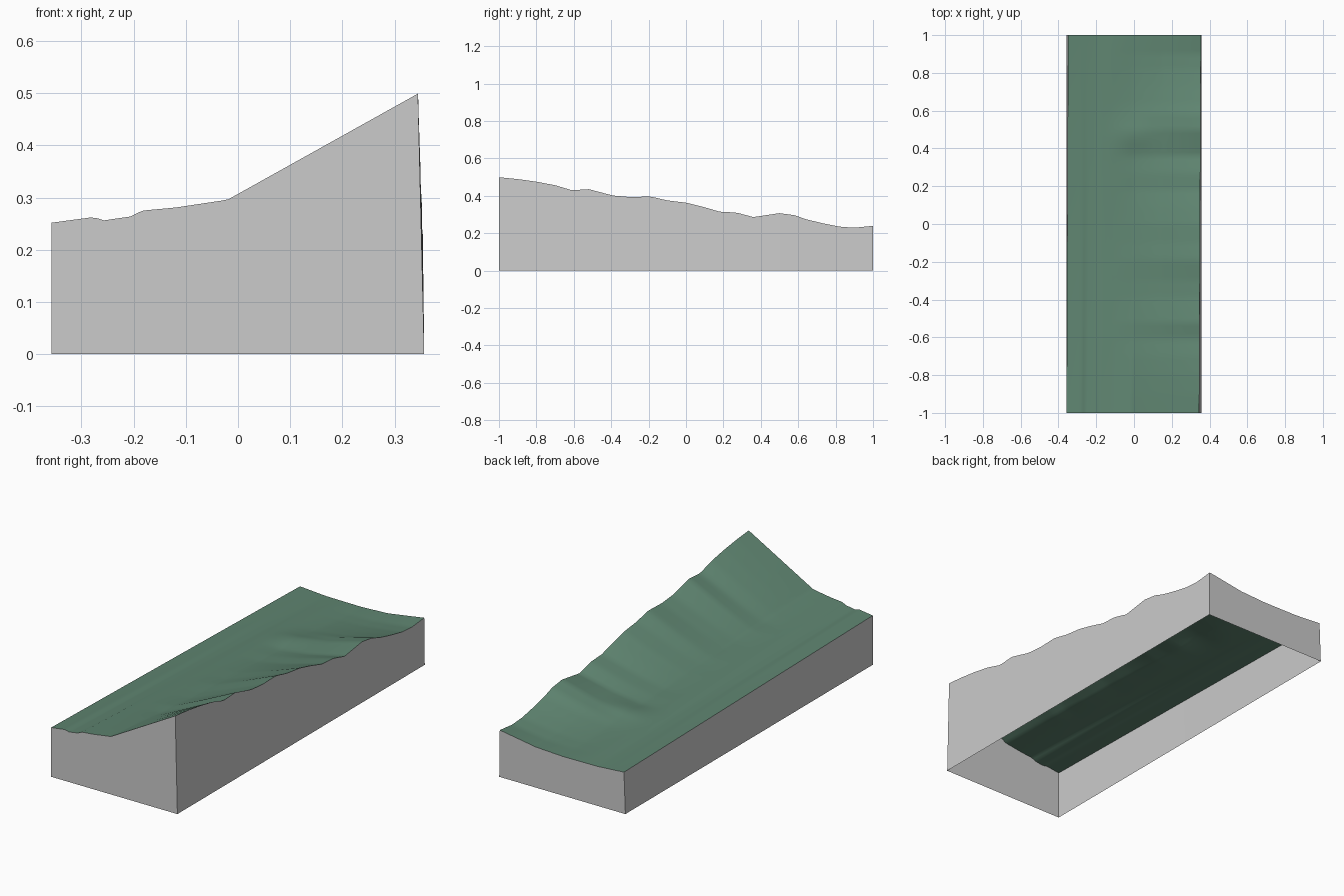
import bpy, bmesh, math

if "Cube" in bpy.data.objects:
    bpy.data.objects.remove(bpy.data.objects["Cube"])

NX, NY = 56, 100

# height profiles: (position, height)
FRONT = [(-.357, .252), (-.275, .263), (-.26, .256), (-.205, .264), (-.185, .275),
         (-.12, .281), (-.02, .296), (.346, .5)]
BACK = [(-.357, .213), (-.2, .202), (0, .2), (.15, .207), (.357, .239)]
RIGHT = [(-1, .5), (-.9, .49), (-.8, .476), (-.7, .457), (-.61, .43), (-.52, .436),
         (-.39, .402), (-.3, .394), (-.19, .397), (-.1, .376), (0, .364), (.09, .342),
         (.18, .316), (.27, .311), (.36, .287), (.5, .308), (.58, .297), (.64, .276),
         (.73, .254), (.82, .236), (.9, .23), (1, .24)]


def lerp(a, b, t):
    return a + (b - a) * t


def sample(points, x):
    for (x0, z0), (x1, z1) in zip(points, points[1:]):
        if x <= x1:
            return lerp(z0, z1, max(0, (x - x0) / (x1 - x0)))
    return points[-1][1]


def height(x, y):
    t = (y + 1) / 2
    # blend the end profiles, letting the small ledge drift sideways along the valley
    drift = .02 * math.sin(math.pi * t)
    z = lerp(sample(FRONT, x - drift * (1 - abs(x) / .36)), sample(BACK, x), t)
    # the right-hand rim follows its own uneven line, fading into the valley floor
    rim = sample(RIGHT, y) - lerp(FRONT[-1][1], BACK[-1][1], t)
    z += rim * max(0, min(1, (x + .12) / .46))
    # shallow mound across the slope
    z += .012 * math.exp(-((x / .1) ** 2 + ((y - .47) / .08) ** 2))
    return z


def material(name, rgb):
    m = bpy.data.materials.new(name)
    m.diffuse_color = (*rgb, 1)
    m.use_nodes = True
    m.node_tree.nodes["Principled BSDF"].inputs["Base Color"].default_value = m.diffuse_color
    return m


def make_object(name, bm, mat):
    mesh = bpy.data.meshes.new(name)
    bm.to_mesh(mesh)
    bm.free()
    mesh.materials.append(mat)
    ob = bpy.data.objects.new(name, mesh)
    bpy.context.collection.objects.link(ob)
    return ob


def surface_point(i, j):
    y = lerp(-1, 1, j / NY)
    t = j / NY
    x = lerp(lerp(-.357, -.349, t), lerp(.345, .354, t), i / NX)
    return x, y, height(x, y)


green = material("grass green", (.115, .235, .165))
grey = material("wall grey", (.6, .6, .6))

# terrain surface
bm = bmesh.new()
grid = [[bm.verts.new(surface_point(i, j)) for i in range(NX + 1)] for j in range(NY + 1)]
for j in range(NY):
    for i in range(NX):
        f = bm.faces.new((grid[j][i], grid[j][i + 1], grid[j + 1][i + 1], grid[j + 1][i]))
        f.smooth = True
make_object("terrain_surface", bm, green)

# side walls down to the ground, open underneath
corners = [(0, 0), (NX, 0), (NX, NY), (0, NY), (0, 0)]
bm = bmesh.new()
for (i0, j0), (i1, j1) in zip(corners, corners[1:]):
    n = max(abs(i1 - i0), abs(j1 - j0))
    tops, feet = [], []
    for k in range(n + 1):
        i, j = round(lerp(i0, i1, k / n)), round(lerp(j0, j1, k / n))
        tops.append(bm.verts.new(surface_point(i, j)))
        feet.append(bm.verts.new((lerp(-.357, .357, i / NX), lerp(-1, 1, j / NY), 0)))
    for k in range(n):
        bm.faces.new((feet[k], feet[k + 1], tops[k + 1], tops[k]))
make_object("side_walls", bm, grey)
